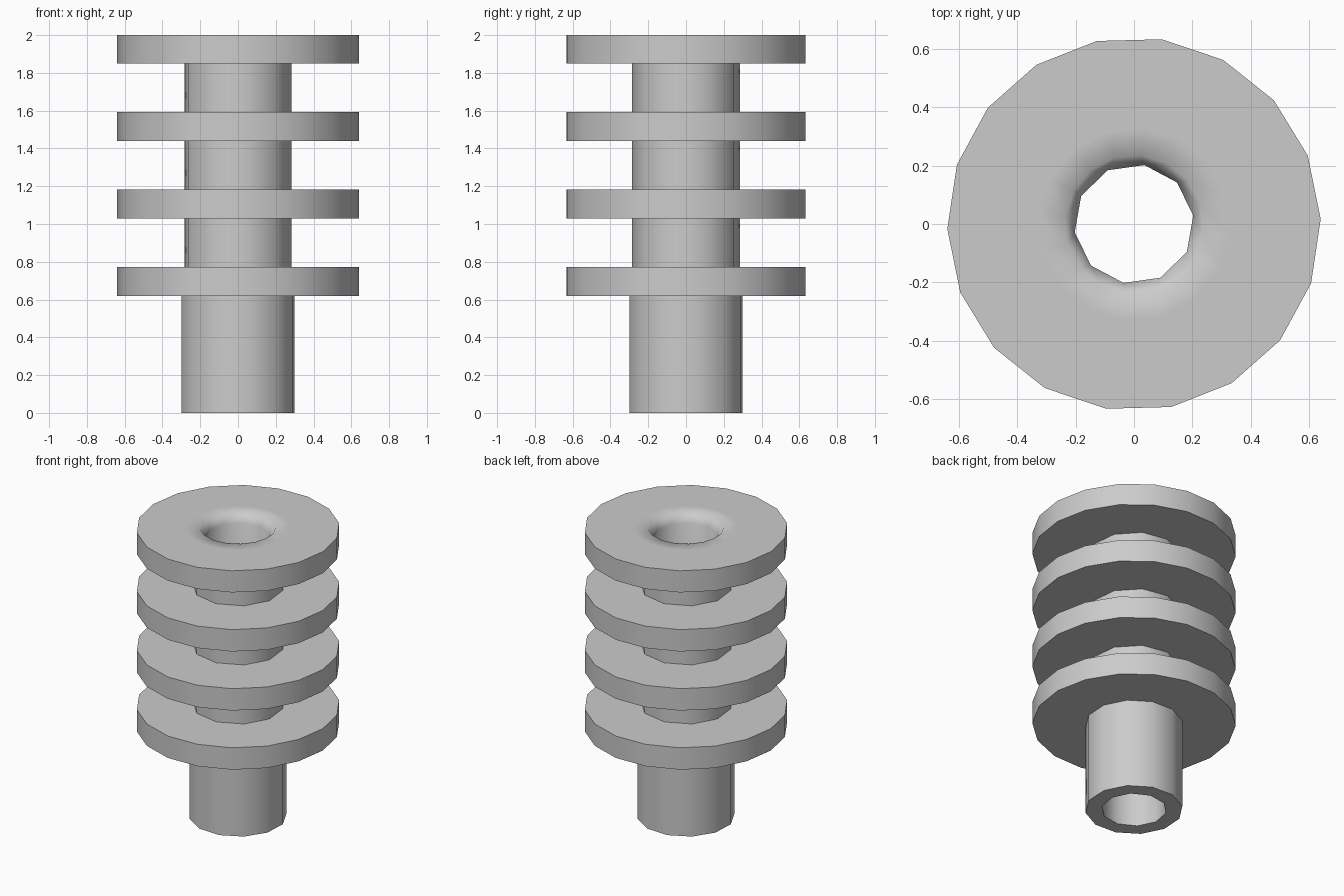
import bpy, bmesh
from math import cos, sin, radians, pi

cube = bpy.data.objects.get("Cube")
if cube:
    bpy.data.objects.remove(cube, do_unlink=True)

# One flat colour
grey = bpy.data.materials.new("plain grey")
grey.use_nodes = True
colour = (0.6, 0.6, 0.6, 1)
grey.diffuse_color = colour
grey.node_tree.nodes["Principled BSDF"].inputs["Base Color"].default_value = colour

# Ring styles: radius, sides, start angle in degrees
BORE = (0.205, 10, 8)
LOWER_TUBE = (0.307, 12, 12)
NECK = (0.288, 10, 24.5)
FLANGE = (0.64, 18, 1.5)
MOUTH = (0.237, 16, 16.5)
MOUTH_EDGE = (0.33, 16, 16.5)

# Profile from the bottom, up the outside and down into the bore
profile = [(BORE, 0), (LOWER_TUBE, 0)]
flange_bottoms = [0.62, 1.03, 1.44, 1.85]
for i, z in enumerate(flange_bottoms):
    stem = NECK if i else LOWER_TUBE
    top = min(z + 0.152, 2.0)
    if i == len(flange_bottoms) - 1:
        top = 2.0
    profile += [(stem, z), (FLANGE, z), (FLANGE, top)]
    if i < len(flange_bottoms) - 1:
        profile.append((NECK, top))
profile += [(MOUTH_EDGE, 2.0), (MOUTH, 2.0), (BORE, 1.94)]

bm = bmesh.new()


def ring(style, z):
    radius, sides, start = style
    angles = [radians(start) + 2 * pi * k / sides for k in range(sides)]
    return [(a, bm.verts.new((radius * cos(a), radius * sin(a), z))) for a in angles]


def join(a, b):
    """Skin two rings, with quads when their sides match, otherwise triangles."""
    na, nb = len(a), len(b)
    if na == nb:
        for k in range(na):
            n = (k + 1) % na
            bm.faces.new((a[k][1], a[n][1], b[n][1], b[k][1]))
        return
    i = j = 0
    while i < na or j < nb:
        next_a = a[0][0] + 2 * pi * (i + 0.5) / na
        next_b = b[0][0] + 2 * pi * (j + 0.5) / nb
        va, vb = a[i % na][1], b[j % nb][1]
        if j >= nb or (i < na and next_a < next_b):
            bm.faces.new((va, a[(i + 1) % na][1], vb))
            i += 1
        else:
            bm.faces.new((va, b[(j + 1) % nb][1], vb))
            j += 1


rings = [ring(*step) for step in profile]
for k, current in enumerate(rings):
    join(current, rings[(k + 1) % len(rings)])
bmesh.ops.recalc_face_normals(bm, faces=bm.faces)

# Smooth round the walls and over the mouth, sharp at the other corners
mouth = {v for _, v in rings[-2]}
for face in bm.faces:
    face.smooth = True
for edge in bm.edges:
    on_mouth = edge.verts[0] in mouth and edge.verts[1] in mouth
    edge.smooth = on_mouth or edge.calc_face_angle(0) < radians(40)

mesh = bpy.data.meshes.new("flanged_tube")
bm.to_mesh(mesh)
bm.free()
mesh.materials.append(grey)
tube = bpy.data.objects.new("flanged_tube", mesh)
bpy.context.collection.objects.link(tube)
